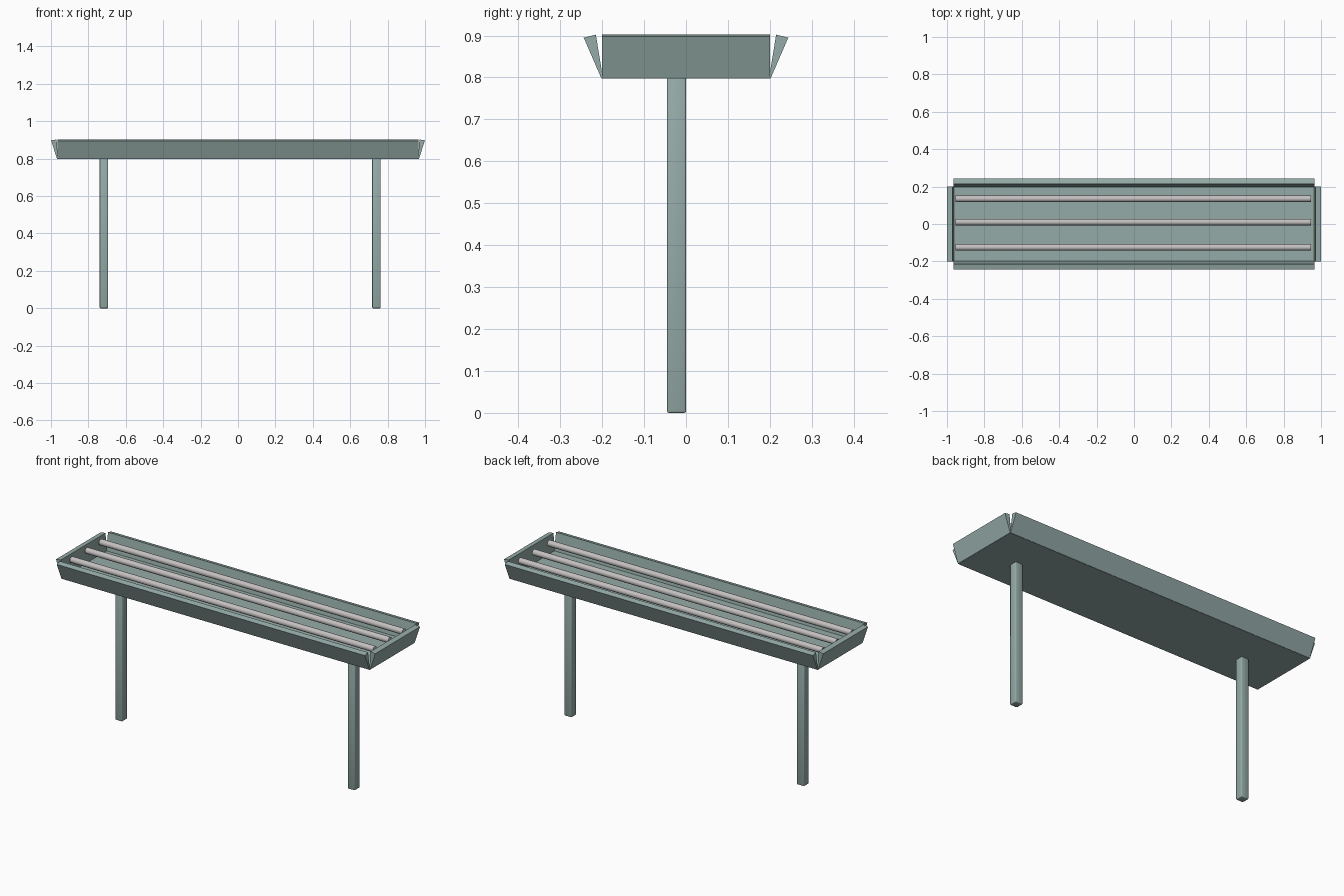
import bpy, bmesh
from mathutils import Matrix

cube = bpy.data.objects.get("Cube")
if cube:
    bpy.data.objects.remove(cube, do_unlink=True)


def make_material(name, color):
    m = bpy.data.materials.new(name)
    m.use_nodes = True
    m.diffuse_color = color
    m.node_tree.nodes["Principled BSDF"].inputs["Base Color"].default_value = color
    return m


teal = make_material("grey_teal_paint", (0.30, 0.41, 0.39, 1))
grey = make_material("pale_grey_tube", (0.56, 0.53, 0.53, 1))


def finish(name, bm, mat, smooth=False):
    bmesh.ops.recalc_face_normals(bm, faces=bm.faces[:])
    me = bpy.data.meshes.new(name)
    bm.to_mesh(me)
    bm.free()
    me.materials.append(mat)
    ob = bpy.data.objects.new(name, me)
    bpy.context.collection.objects.link(ob)
    for p in me.polygons:
        p.use_smooth = smooth
    return ob


def box(name, center, size, mat, bevel=0):
    bm = bmesh.new()
    bmesh.ops.create_cube(bm, size=1, matrix=Matrix.Translation(center) @ Matrix.Diagonal((*size, 1)))
    ob = finish(name, bm, mat, bevel > 0)
    if bevel:
        mod = ob.modifiers.new("rounded_edges", "BEVEL")
        mod.width = bevel
        mod.segments = 2
    return ob


def flared_panel(name, profile, half_length, side, along_x):
    """Wedge-shaped rim: profile is (outward distance, height), extruded along the rim."""
    bm = bmesh.new()
    def place(d, z, t):
        return (t, side * d, z) if along_x else (side * d, t, z)
    ends = [[bm.verts.new(place(d, z, t)) for d, z in profile]
            for t in (-half_length, half_length)]
    bm.faces.new(ends[0])
    bm.faces.new(ends[1])
    n = len(profile)
    for i in range(n):
        j = (i + 1) % n
        bm.faces.new((ends[0][i], ends[0][j], ends[1][j], ends[1][i]))
    return finish(name, bm, teal)


# Tray floor
box("tray_floor", (0, 0, 0.8), (1.93, 0.4, 0.006), teal)

# Flared rims, thin at the floor and thicker at the top
long_profile = [(0.198, 0.798), (0.202, 0.798), (0.244, 0.895), (0.215, 0.902)]
end_profile = [(0.963, 0.798), (0.967, 0.798), (1.0, 0.898), (0.97, 0.902)]
for name, side in (("front", -1), ("back", 1)):
    flared_panel(name + "_rim", long_profile, 0.965, side, True)
for name, side in (("right", -1), ("left", 1)):
    flared_panel(name + "_end_rim", end_profile, 0.2, side, False)

# Lamp tubes
for name, y in (("front", -0.125), ("middle", 0.01), ("back", 0.135)):
    bm = bmesh.new()
    bmesh.ops.create_cone(bm, cap_ends=True, segments=16, radius1=0.017, radius2=0.017, depth=1.9,
                          matrix=Matrix.Translation((-0.005, y, 0.88)) @ Matrix.Rotation(1.5708, 4, "Y"))
    tube = finish(name + "_tube", bm, grey, True)
    for p in tube.data.polygons:
        p.use_smooth = len(p.vertices) == 4

# Square posts with softened edges
for name, x in (("right", -0.717), ("left", 0.74)):
    box(name + "_post", (x, -0.0225, 0.4), (0.045, 0.045, 0.8), teal, 0.004)
